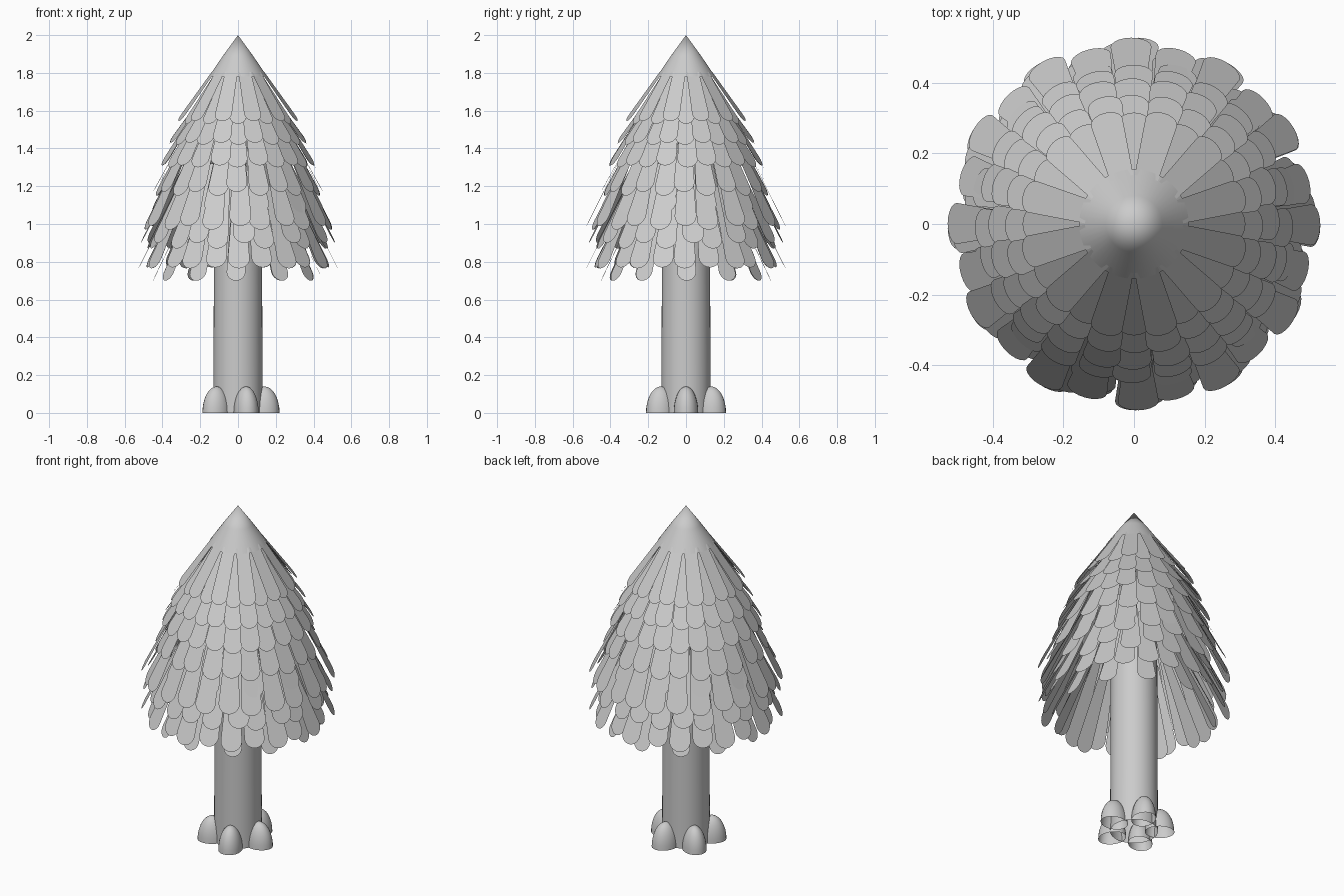
import bpy, bmesh, math, random
from mathutils import Vector

if "Cube" in bpy.data.objects:
    bpy.data.objects.remove(bpy.data.objects["Cube"])

random.seed(4)


def make_object(name, bm, smooth=False):
    mesh = bpy.data.meshes.new(name)
    bm.to_mesh(mesh)
    bm.free()
    for p in mesh.polygons:
        p.use_smooth = smooth
    ob = bpy.data.objects.new(name, mesh)
    bpy.context.collection.objects.link(ob)
    return ob


def lathe(name, profile, sides=48):
    """Open surface of revolution from (radius, z) points."""
    bm = bmesh.new()
    rings = []
    for r, z in profile:
        if r == 0:
            rings.append([bm.verts.new((0, 0, z))] * sides)
        else:
            rings.append([bm.verts.new((r * math.cos(2 * math.pi * i / sides),
                                        r * math.sin(2 * math.pi * i / sides), z))
                          for i in range(sides)])
    for a, b in zip(rings, rings[1:]):
        for i in range(sides):
            j = (i + 1) % sides
            quad = list(dict.fromkeys((a[i], a[j], b[j], b[i])))
            bm.faces.new(quad)
    return make_object(name, bm, True)


def add_leaf(bm, start, tip, angle, base_half, half):
    """Flat wedge-shaped leaf with a rounded tip; start and tip are (radius, z)."""
    out = Vector((math.cos(angle), math.sin(angle), 0))
    side = Vector((-math.sin(angle), math.cos(angle), 0))
    a = out * start[0] + Vector((0, 0, start[1]))
    b = out * tip[0] + Vector((0, 0, tip[1]))
    length = (b - a).length
    along = (b - a) / length
    pts = [(0, base_half), (0, -base_half)]
    for k in range(11):
        t = -math.pi / 2 + math.pi * k / 10
        pts.append((length - half + half * math.cos(t), half * math.sin(t)))
    verts = [bm.verts.new(a + along * u + side * v) for u, v in pts]
    bm.faces.new(verts)


# Trunk
lathe("trunk", [(0.13, 0), (0.128, 0.7), (0.125, 1.4)])

# Five domed root flares, open underneath
bm = bmesh.new()
for k in range(5):
    ang = 2 * math.pi * k / 5
    out = Vector((math.cos(ang), math.sin(ang), 0))
    side = Vector((-out.y, out.x, 0))
    res = bmesh.ops.create_uvsphere(bm, u_segments=24, v_segments=16, radius=1)
    for v in res["verts"]:
        x, y, z = v.co
        v.co = out * (0.14 + 0.08 * x) + side * (0.065 * y) + Vector((0, 0, 0.14 * z))
bmesh.ops.delete(bm, geom=[v for v in bm.verts if v.co.z < -0.001], context='VERTS')
make_object("roots", bm, True)

# Pointed cap
lathe("treetop_cap", [(0, 2.0), (0.08, 1.89), (0.155, 1.78)])

# Leaf tiers: start (radius, z), tip (radius, z), angle offset in degrees, base and tip half widths
tiers = [
    ((0.135, 1.805), (0.325, 1.545), 15, 0.034, 0.046),
    ((0.130, 1.80), (0.315, 1.53), 0, 0.016, 0.042),
    ((0.145, 1.74), (0.370, 1.43), 15, 0.025, 0.050),
    ((0.160, 1.70), (0.365, 1.42), 0, 0.025, 0.050),
    ((0.200, 1.65), (0.415, 1.31), 15, 0.025, 0.054),
    ((0.200, 1.63), (0.412, 1.30), 0, 0.025, 0.054),
    ((0.240, 1.55), (0.450, 1.17), 0, 0.025, 0.055),
    ((0.240, 1.53), (0.445, 1.15), 15, 0.025, 0.055),
    ((0.255, 1.48), (0.465, 1.06), 15, 0.025, 0.056),
    ((0.310, 1.42), (0.527, 0.99), 0, 0.025, 0.058),
    ((0.290, 1.40), (0.510, 0.97), 15, 0.025, 0.058),
    ((0.300, 1.32), (0.515, 0.90), 4, 0.025, 0.058),
    ((0.280, 1.28), (0.485, 0.87), 18, 0.025, 0.056),
    ((0.310, 1.20), (0.527, 0.765), 0, 0.025, 0.058),
    ((0.280, 1.20), (0.495, 0.77), 15, 0.025, 0.056),
    ((0.220, 1.18), (0.450, 0.70), 0, 0.025, 0.050),
]
for n, (start, tip, offset, base_half, half) in enumerate(tiers):
    bm = bmesh.new()
    for k in range(12):
        jitter = random.uniform(-1.5, 1.5) if n > 1 else 0
        add_leaf(bm, start, tip, math.radians(30 * k + offset + jitter), base_half, half)
    make_object(f"leaf_tier_{n + 1}", bm)
